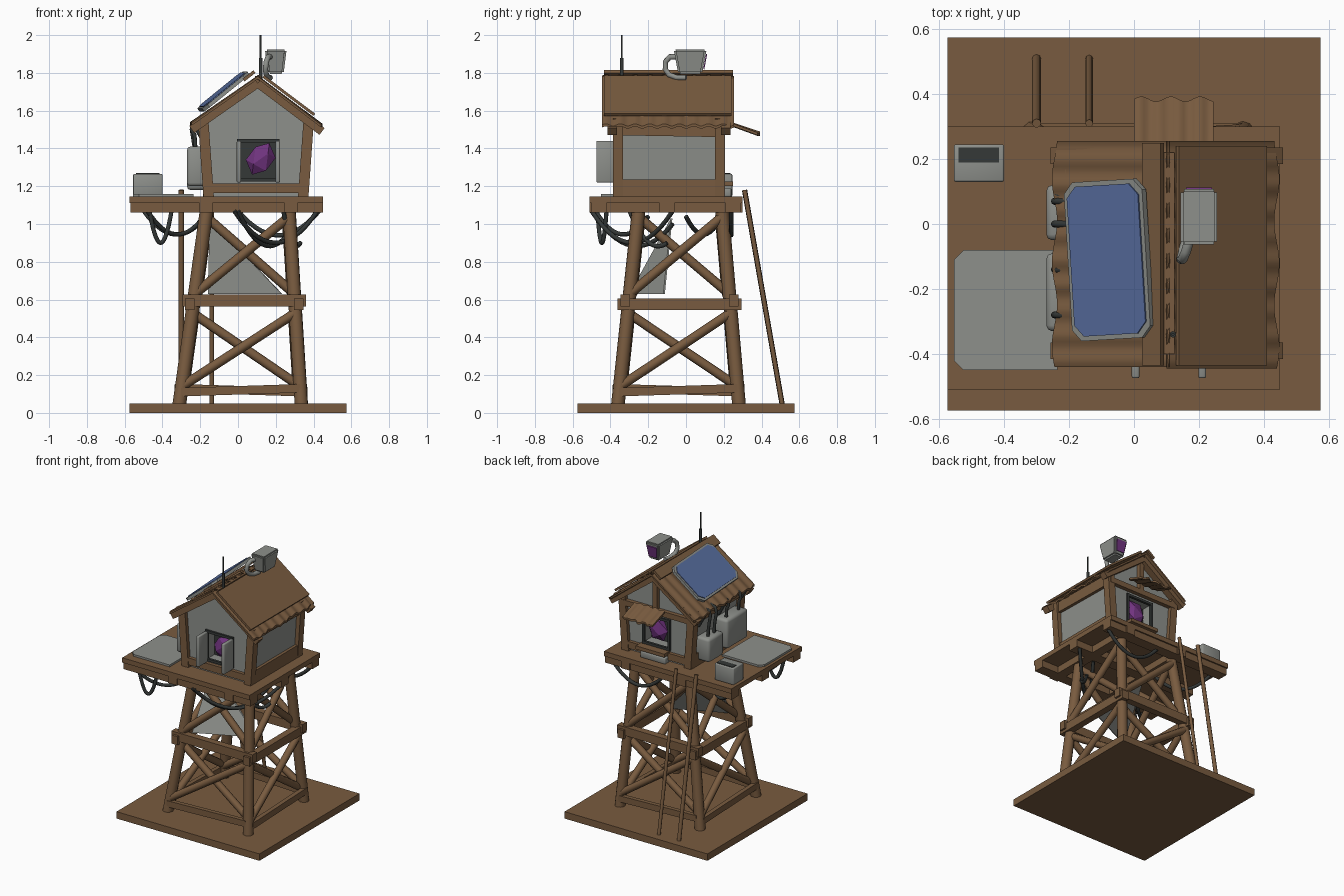
import bpy, bmesh, math
from mathutils import Vector, Matrix

if "Cube" in bpy.data.objects:
    bpy.data.objects.remove(bpy.data.objects["Cube"])


def material(name, rgb):
    m = bpy.data.materials.new(name)
    m.diffuse_color = (*rgb, 1)
    m.use_nodes = True
    m.node_tree.nodes["Principled BSDF"].inputs["Base Color"].default_value = m.diffuse_color
    return m


WOOD = material("brown wood", (0.19, 0.105, 0.05))
GREY = material("grey metal", (0.27, 0.28, 0.26))
DARK = material("dark rubber", (0.035, 0.04, 0.038))
BLUE = material("blue solar cell", (0.10, 0.16, 0.36))
PURPLE = material("purple crystal", (0.17, 0.035, 0.22))


def make(name, bm, mat, smooth=False):
    bmesh.ops.recalc_face_normals(bm, faces=bm.faces[:])
    me = bpy.data.meshes.new(name)
    bm.to_mesh(me)
    bm.free()
    ob = bpy.data.objects.new(name, me)
    bpy.context.collection.objects.link(ob)
    me.materials.append(mat)
    if smooth:
        bpy.ops.object.select_all(action='DESELECT')
        ob.select_set(True)
        bpy.context.view_layer.objects.active = ob
        bpy.ops.object.shade_smooth_by_angle(angle=math.radians(50))
    return ob


def box(name, lo, hi, mat, bevel=0.0):
    lo, hi = Vector(lo), Vector(hi)
    bm = bmesh.new()
    bmesh.ops.create_cube(bm, size=1, matrix=Matrix.Translation((lo + hi) / 2) @ Matrix.Diagonal((*(hi - lo), 1)))
    if bevel:
        bmesh.ops.bevel(bm, geom=bm.edges[:], offset=bevel, segments=2, affect='EDGES', profile=0.5)
    return make(name, bm, mat, bevel > 0)


def beam(name, p, q, w, mat=WOOD, h=None):
    """Square timber between two points."""
    p, q = Vector(p), Vector(q)
    rot = (q - p).to_track_quat('Z', 'Y').to_matrix().to_4x4()
    bm = bmesh.new()
    bmesh.ops.create_cube(bm, size=1, matrix=Matrix.Translation((p + q) / 2) @ rot
                          @ Matrix.Diagonal((w, h or w, (q - p).length, 1)))
    return make(name, bm, mat)


def pole(name, p, q, r, mat=WOOD, sides=10, r2=None):
    p, q = Vector(p), Vector(q)
    rot = (q - p).to_track_quat('Z', 'Y').to_matrix().to_4x4()
    bm = bmesh.new()
    bmesh.ops.create_cone(bm, cap_ends=True, segments=sides, radius1=r, radius2=r2 or r,
                          depth=(q - p).length, matrix=Matrix.Translation((p + q) / 2) @ rot)
    return make(name, bm, mat, True)


def slab(name, pts, off, mat):
    """Polygon extruded along an offset vector."""
    bm = bmesh.new()
    f = bm.faces.new([bm.verts.new(p) for p in pts])
    ext = bmesh.ops.extrude_face_region(bm, geom=[f])
    bmesh.ops.translate(bm, vec=off, verts=[v for v in ext['geom'] if isinstance(v, bmesh.types.BMVert)])
    return make(name, bm, mat)


def tube(name, pts, r, mat=DARK):
    cu = bpy.data.curves.new(name, 'CURVE')
    cu.dimensions = '3D'
    cu.bevel_depth, cu.bevel_resolution, cu.use_fill_caps = r, 2, True
    sp = cu.splines.new('POLY')
    sp.points.add(len(pts) - 1)
    for pt, co in zip(sp.points, pts):
        pt.co = (*co, 1)
    ob = bpy.data.objects.new(name, cu)
    bpy.context.collection.objects.link(ob)
    cu.materials.append(mat)


def cable(name, p, q, sag):
    p, q = Vector(p), Vector(q)
    tube(name, [p.lerp(q, i / 14) - Vector((0, 0, 4 * sag * (i / 14) * (1 - i / 14))) for i in range(15)], 0.012)


def wavy(name, a, b, y0, y1, amp, waves, th=0.014, along='y'):
    """Corrugated sheet from line a to line b, given in the plane across the waves."""
    bm = bmesh.new()
    n, rows = waves * 6, []
    for i in range(n + 1):
        t = i / n
        s, d = y0 + (y1 - y0) * t, amp * math.sin(t * waves * math.tau)
        e = 0.008 * math.sin(t * 17)                 # ragged lower edge
        mk = (lambda u, z: (u, s, z)) if along == 'y' else (lambda u, z: (s, u, z))
        sg = 1 if b[0] > a[0] else -1
        rows.append([bm.verts.new(c) for c in (mk(a[0], a[1] + d), mk(b[0] + sg * e, b[1] + d),
                                               mk(b[0] + sg * e, b[1] + d - th), mk(a[0], a[1] + d - th))])
    for r, s in zip(rows, rows[1:]):
        for k in range(4):
            bm.faces.new((r[k], r[(k + 1) % 4], s[(k + 1) % 4], s[k]))
    bm.faces.new(rows[0])
    bm.faces.new(rows[-1])
    return make(name, bm, WOOD, True)


# Ground plate and platform deck
box("base_plate", (-.575, -.575, 0), (.575, .575, .05), WOOD)
box("deck", (-.575, -.51, 1.11), (.45, .30, 1.145), WOOD)
for y in (-.46, -.1, .25):
    box("deck_joist", (-.57, y - .04, 1.06), (.45, y + .04, 1.11), WOOD)
for x in (-.17, .28):
    box("deck_girder", (x - .035, -.51, 1.06), (x + .035, .30, 1.11), WOOD)

# Four leaning legs; corner() gives the leg axis at height z
def corner(sx, sy, z):
    t = (z - .05) / 1.03
    x = .335 - .065 * t if sx > 0 else -.31 + .145 * t
    y = .28 - .09 * t if sy > 0 else -.36 + .11 * t
    return Vector((x, y, z))


signs = [(-1, -1), (1, -1), (1, 1), (-1, 1)]
for s in signs:
    pole("leg", corner(*s, .02), corner(*s, 1.09), .036)
# Belts and cross braces on each side of the tower
for i, a in enumerate(signs):
    b = signs[(i + 1) % 4]
    out = Vector((a[0] + b[0], a[1] + b[1], 0)) / 2 * .02
    dz = .01 * (-1) ** i
    for z, w, e in ((.585 + dz, .062, .06), (.11, .045, .0)):
        p, q = corner(*a, z), corner(*b, z + (.02 if z < .2 else 0))
        d = (q - p).normalized() * e
        beam("belt", p - d + out, q + d + out, w * .7 if z < .2 else .05, WOOD, w)
    for z0, z1 in ((.14, .53), (.63, 1.04)):
        pole("brace", corner(*a, z0) + out * .5, corner(*b, z1) + out * .5, .025, sides=8)
        pole("brace", corner(*a, z1) - out * .8, corner(*b, z0) - out * .8, .025, sides=8)
# Loose sheet hung inside the tower
slab("hanging_sheet", [(-.15, -.08, 1.03), (-.16, -.3, .63), (.23, -.12, .63)], (.004, .008, 0), GREY)

# Two leaning ladder poles
for x, r in ((-.30, .014), (-.138, .012)):
    pole("ladder_pole", (x, .51, .04), (x, .31, 1.18), r, sides=8)

# House body with window recesses front and back
profile = [(-.155, 1.14), (.345, 1.14), (.37, 1.55), (.105, 1.745), (-.18, 1.55)]
house = slab("house_walls", [(x, -.36, z) for x, z in profile], (0, .54, 0), GREY)
for y, name in ((-.36, "front"), (.18, "back")):
    cut = box(name + "_cutter", (.005, y - .09, 1.235), (.21, y + .09, 1.44), DARK)
    cut.hide_render = True
    cut.hide_set(True)
    mod = house.modifiers.new(name, 'BOOLEAN')
    mod.object, mod.operation, mod.solver = cut, 'DIFFERENCE', 'EXACT'
    s = -1 if y < 0 else 1
    box(name + "_recess", *sorted(((.006, y - s * .088, 1.236), (.209, y - s * .08, 1.439))), DARK)
    # Window surround
    f = y + s * .005
    for x in (.005, .21):
        beam(name + "_window_jamb", (x, f, 1.225), (x, f, 1.45), .018, DARK)
    for z in (1.235, 1.44):
        beam(name + "_window_rail", (-.004, f, z), (.219, f, z), .018, DARK)
    # Faceted crystal in the window
    bm = bmesh.new()
    bmesh.ops.create_icosphere(bm, subdivisions=1, radius=1, matrix=Matrix.Translation((.12, y - s * .03, 1.345))
                               @ Matrix.Rotation(.5, 4, 'Y') @ Matrix.Diagonal((.075, .05, .095, 1)))
    make(name + "_crystal", bm, PURPLE)
    # Corner posts, sill and gable timbers
    for x0, x1 in ((-.155, -.185), (.345, .375)):
        beam("corner_post", (x0, y, 1.14), (x1, y, 1.56), .055)
    beam(name + "_sill", (-.17, y, 1.19), (.36, y, 1.19), .05, WOOD, .05)
    for x, z in ((-.245, 1.5), (.445, 1.49)):
        beam("barge_rafter", (x, y - .0 + s * .03, z), (.105, y + s * .03, 1.745), .05, WOOD, .045)
for x in (0.005, .21):
    box("front_shutter", (x - .012, -.475, 1.22), (x + .012, -.37, 1.44), GREY, .006)
beam("back_gable_post", (.105, .19, 1.47), (.105, .19, 1.74), .035)
beam("back_tie_beam", (-.19, .19, 1.49), (.38, .19, 1.49), .04)
box("back_counter", (0, .18, 1.2), (.23, .25, 1.225), WOOD)
box("back_step", (.0, .19, 1.145), (.2, .24, 1.19), GREY, .006)
wavy("back_awning", (.24, 1.535), (.385, 1.485), 0, .245, .005, 4, along='x')
# Side wall timbers
for s, xb, xt in ((-1, -.165, -.178), (1, .352, .366)):
    beam("side_sill", (xb, -.37, 1.19), (xb, .19, 1.19), .04, WOOD, .09)
    beam("side_top_plate", (xt, -.37, 1.51), (xt, .19, 1.50), .04, WOOD, .08)

# Roof: ragged sheets, smooth upper cover, ridge planks
wavy("roof_left", (.11, 1.785), (-.245, 1.535), -.44, .255, .006, 9)
wavy("roof_right", (.10, 1.785), (.44, 1.525), -.445, .255, .006, 9)
slab("roof_right_cover", [(.13, -.435, 1.775), (.40, -.435, 1.572), (.40, .24, 1.572), (.13, .24, 1.775)],
     (.009, 0, .012), WOOD)
slab("ridge_plank", [(.035, -.435, 1.755), (.092, -.435, 1.80), (.092, .25, 1.80), (.035, .25, 1.755)],
     (-.01, 0, .014), WOOD)
beam("ridge_beam", (.107, -.40, 1.765), (.107, .22, 1.765), .035)
for y in (-.36, -.13, .1):
    pole("eave_bracket", (-.17, y, 1.42), (-.235, y, 1.54), .014, DARK, 8)

# Solar panel: octagonal frame with inset cell
def panel(name, m, lift, th, mat):
    pts = []
    w, l, c = .155 - m, .245 - m, .035
    for u, v in ((-w + c, -l), (w - c, -l), (w, -l + c), (w, l - c), (w - c, l), (-w + c, l), (-w, l - c), (-w, -l + c)):
        pts.append((u, v, lift))
    ob = slab(name, pts, (0, 0, th), mat)
    ob.matrix_world = (Matrix.Translation((-.068, -.11, 1.69)) @ Matrix.Rotation(.06, 4, 'Z')
                       @ Matrix.Rotation(-.68, 4, 'Y'))


panel("solar_frame", 0, .004, .02, GREY)
panel("solar_cell", .014, .024, .005, BLUE)

# Antenna
pole("antenna_mount", (.12, -.34, 1.76), (.12, -.34, 1.88), .01, DARK, 8)
pole("antenna_rod", (.12, -.34, 1.86), (.12, -.34, 2.0), .005, DARK, 8)

# Roof lamp: tapered housing, lens and curved bracket
bm = bmesh.new()
bmesh.ops.create_cube(bm, size=1)
for v in bm.verts:
    k = 1 if v.co.z > 0 else .72
    v.co = (.2 + v.co.x * .115 * k, .022 + v.co.y * .175 * k, 1.86 + v.co.z * .13)
bmesh.ops.bevel(bm, geom=bm.edges[:], offset=.01, segments=2, affect='EDGES')
make("lamp_housing", bm, GREY, True)
slab("lamp_lens", [(.168, .091, 1.82), (.232, .091, 1.82), (.24, .106, 1.90), (.16, .106, 1.90)], (0, .006, -.001), PURPLE)
tube("lamp_bracket", [(.17, -.05, 1.885), (.16, -.085, 1.885), (.15, -.108, 1.86), (.145, -.11, 1.82),
                      (.15, -.09, 1.79), (.16, -.05, 1.775), (.17, .0, 1.775)], .015, GREY)

# Deck cargo: flat sheet and open crate
c = .03
slab("deck_sheet", [(-.555 + c, -.45, 1.146), (-.235, -.45, 1.146), (-.235, -.08, 1.146),
                    (-.555 + c, -.08, 1.146), (-.555, -.08 - c, 1.146), (-.555, -.45 + c, 1.146)], (0, 0, .014), GREY)
box("crate", (-.555, .13, 1.145), (-.40, .245, 1.265), GREY, .006)
box("crate_opening", (-.54, .19, 1.262), (-.415, .235, 1.269), DARK)

# Wall units with pipes on the left side
for y0, y1, z0, z1 in ((-.05, .12, 1.18, 1.35), (-.33, -.09, 1.20, 1.41)):
    box("wall_unit", (-.27, y0, z0), (-.16, y1, z1), GREY, .018)
    for y in (y0 + .05, y1 - .05):
        tube("unit_pipe", [(-.225, y, z1 - .02), (-.23, y, z1 + .06), (-.245, y, 1.50), (-.235, y, 1.535), (-.19, y, 1.55)], .011)

# Cables slung beneath the deck
for p, q, sag in (((-.47, -.47, 1.08), (-.35, -.42, 1.08), .18), ((-.50, .2, 1.07), (-.17, .0, 1.04), .11),
                  ((-.02, -.5, 1.07), (.42, -.07, 1.07), .17), ((0, -.5, 1.07), (.30, -.07, 1.0), .15),
                  ((.24, -.3, 1.07), (.33, -.1, .9), .08), ((.43, .24, 1.07), (.0, .24, 1.07), .13),
                  ((-.48, -.48, 1.07), (-.18, -.2, 1.04), .11)):
    cable("slung_cable", p, q, sag)
